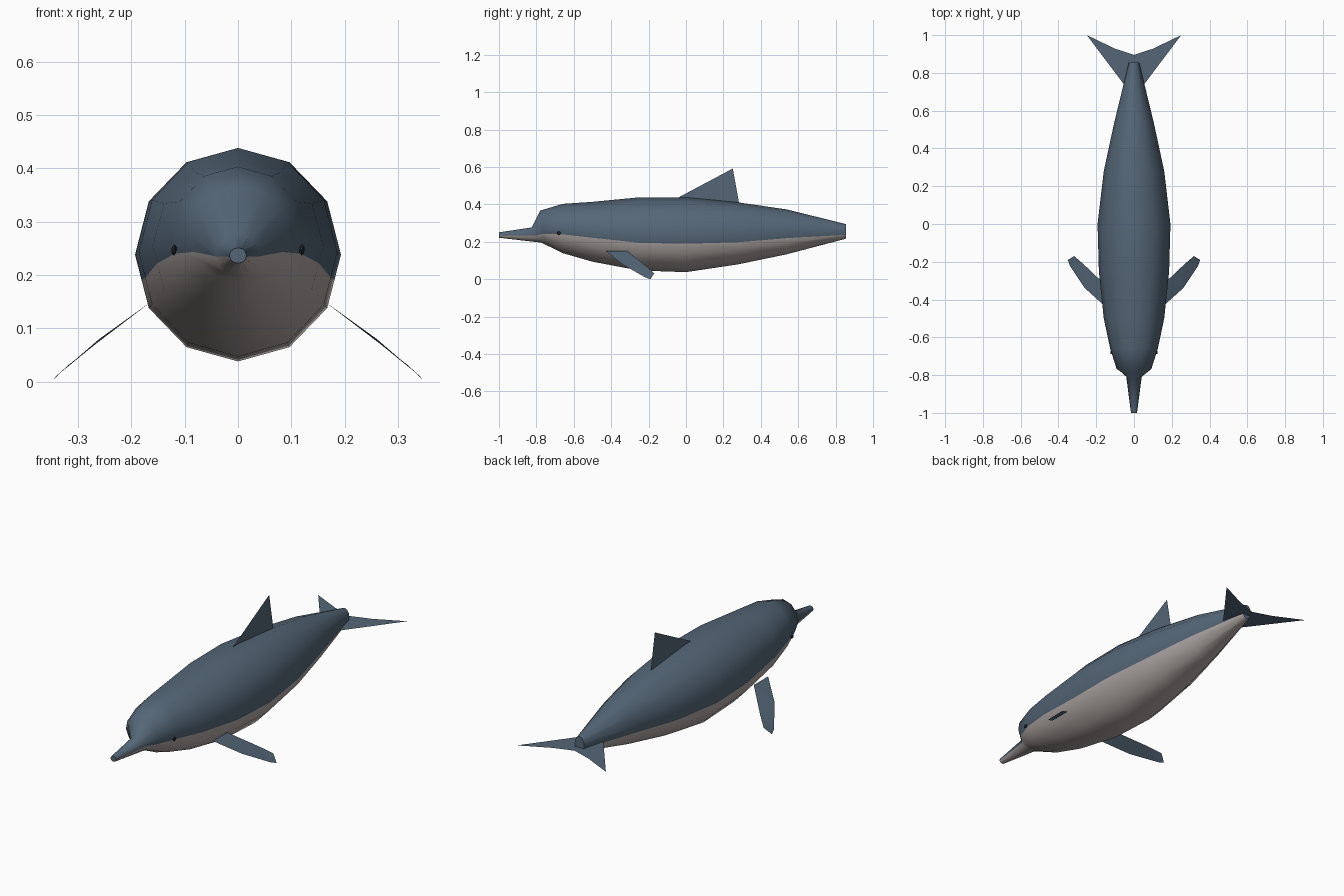
import bpy, bmesh, math
from mathutils import Vector

if "Cube" in bpy.data.objects:
    bpy.data.objects.remove(bpy.data.objects["Cube"])


def material(name, colour):
    mat = bpy.data.materials.new(name)
    mat.use_nodes = True
    mat.diffuse_color = (*colour, 1)
    mat.node_tree.nodes["Principled BSDF"].inputs["Base Color"].default_value = (*colour, 1)
    return mat


blue = material("slate blue", (0.089, 0.133, 0.184))
pale = material("pale belly", (0.43, 0.39, 0.375))
dark = material("eye dark", (0.02, 0.025, 0.03))


def add_object(name, bm, *mats):
    mesh = bpy.data.meshes.new(name)
    bm.to_mesh(mesh)
    bm.free()
    for mat in mats:
        mesh.materials.append(mat)
    obj = bpy.data.objects.new(name, mesh)
    bpy.context.collection.objects.link(obj)
    return obj


def flat_fin(name, points):
    bm = bmesh.new()
    bm.faces.new([bm.verts.new(p) for p in points])
    bmesh.ops.triangulate(bm, faces=bm.faces[:])
    return add_object(name, bm, blue)


# Body stations: y at top, y at bottom, half width, top z, bottom z, colour line z
STATIONS = [
    (-1.00, -1.00, 0.016, 0.251, 0.222, 0.234),
    (-0.825, -0.775, 0.042, 0.277, 0.196, 0.235),
    (-0.78, -0.755, 0.092, 0.367, 0.187, 0.243),
    (-0.66, -0.66, 0.126, 0.403, 0.140, 0.240),
    (-0.50, -0.50, 0.160, 0.414, 0.094, 0.222),
    (-0.25, -0.25, 0.186, 0.438, 0.047, 0.195),
    (0.00, 0.00, 0.193, 0.438, 0.038, 0.190),
    (0.28, 0.28, 0.160, 0.411, 0.080, 0.198),
    (0.54, 0.54, 0.104, 0.373, 0.134, 0.220),
    (0.855, 0.855, 0.027, 0.295, 0.217, 0.236),
]


def ring_points(y_top, y_bottom, half_width, top, bottom, line):
    """Twelve-sided ring with one extra point per side on the colour line."""
    mid, radius = (top + bottom) / 2, (top - bottom) / 2
    pts = []
    for k in range(12):
        a = math.radians(30 * k)
        c = math.cos(a)
        y = y_bottom + (y_top - y_bottom) * (c + 1) / 2
        pts.append(Vector((half_width * math.sin(a), y, mid + radius * c)))
    t = min(max((mid - line) / (radius / 2), 0.05), 0.95)
    return (pts[:4] + [pts[3].lerp(pts[4], t)] + pts[4:9]
            + [pts[9].lerp(pts[8], t)] + pts[9:])


# Body with beak, back and belly
bm = bmesh.new()
rings = [[bm.verts.new(p) for p in ring_points(*s)] for s in STATIONS]
count = len(rings[0])
for a, b in zip(rings, rings[1:]):
    for i in range(count):
        j = (i + 1) % count
        face = bm.faces.new((a[i], a[j], b[j], b[i]))
        face.material_index = 1 if 4 <= i <= 9 else 0
bm.faces.new(rings[0])
bm.faces.new(rings[-1])
bmesh.ops.recalc_face_normals(bm, faces=bm.faces[:])
body = add_object("body", bm, blue, pale)
bpy.context.view_layer.objects.active = body
body.select_set(True)
bpy.ops.object.shade_smooth_by_angle(angle=math.radians(65))
body.select_set(False)

# Dorsal fin
flat_fin("dorsal_fin", [(0, -0.045, 0.435), (0, 0.285, 0.40), (0, 0.25, 0.592)])

# Paired parts
for side, s in (("left", 1), ("right", -1)):
    flat_fin(side + "_tail_fluke", [
        (0, 0.70, 0.238), (s * 0.035, 0.715, 0.238), (s * 0.25, 1.0, 0.238),
        (s * 0.10, 0.928, 0.238), (0, 0.895, 0.238)])

    flat_fin(side + "_flipper", [
        (s * 0.16, -0.43, 0.152), (s * 0.26, -0.34, 0.080),
        (s * 0.34, -0.22, 0.011), (s * 0.35, -0.19, 0.0),
        (s * 0.317, -0.17, 0.032), (s * 0.27, -0.21, 0.068),
        (s * 0.16, -0.315, 0.152)])

    # Small faceted eye
    bm = bmesh.new()
    bmesh.ops.create_icosphere(bm, subdivisions=1, radius=0.011)
    bmesh.ops.scale(bm, vec=(0.5, 1, 1), verts=bm.verts[:])
    bmesh.ops.translate(bm, vec=(s * 0.120, -0.68, 0.247), verts=bm.verts[:])
    add_object(side + "_eye", bm, dark)
